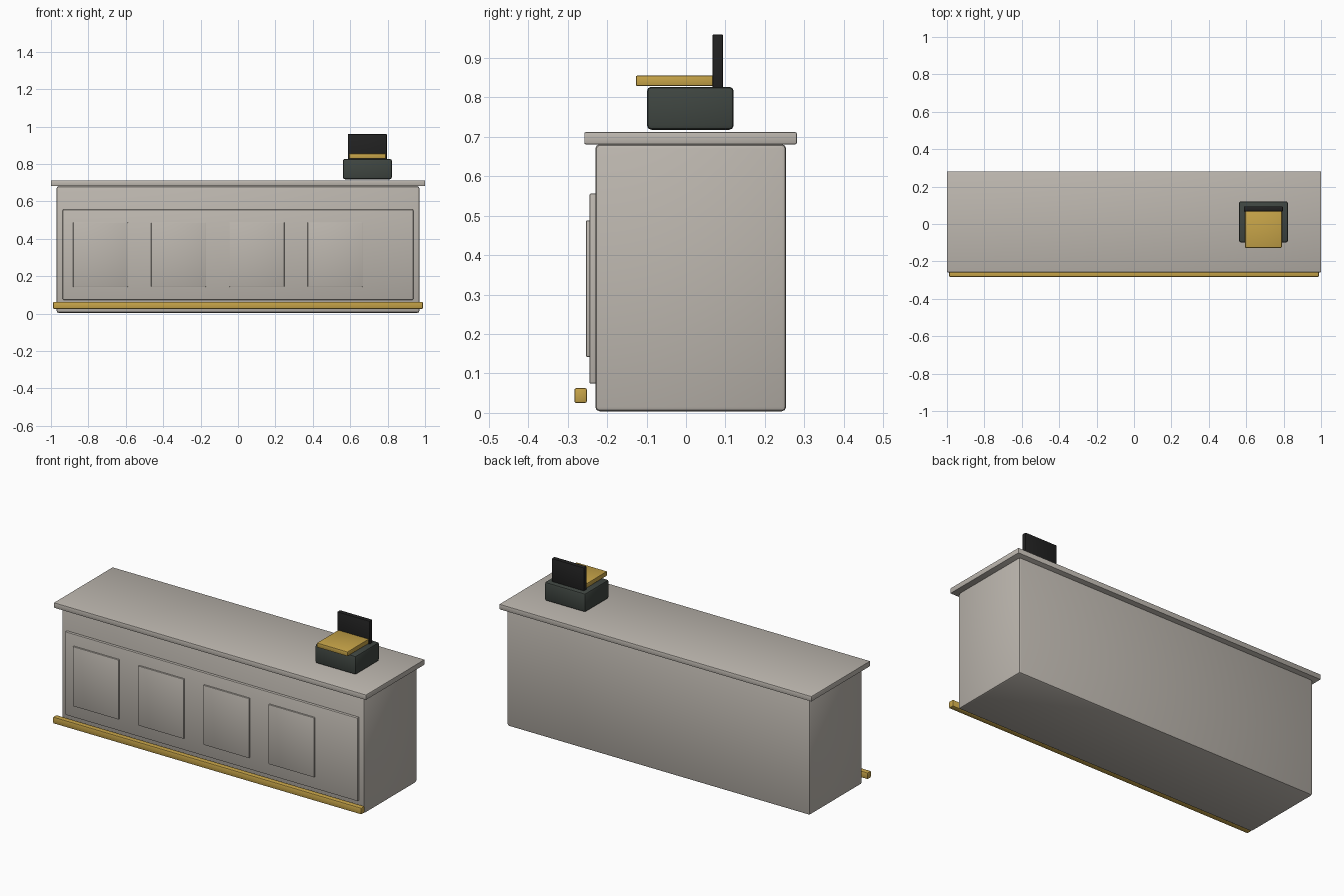
import bpy
import math

cube = bpy.data.objects.get("Cube")
if cube:
    bpy.data.objects.remove(cube, do_unlink=True)


def material(name, rgb):
    mat = bpy.data.materials.new(name)
    mat.use_nodes = True
    colour = (*rgb, 1)
    mat.diffuse_color = colour
    mat.node_tree.nodes["Principled BSDF"].inputs["Base Color"].default_value = colour
    return mat


stone = material("warm grey stone", (0.51, 0.475, 0.43))
brass = material("brass", (0.57, 0.37, 0.065))
green = material("dark green grey", (0.05, 0.061, 0.053))
black = material("black", (0.016, 0.016, 0.016))


def box(name, x, y, z, mat, bevel):
    """Rounded box from (low, high) ranges on each axis."""
    ranges = (x, y, z)
    bpy.ops.mesh.primitive_cube_add(size=1, location=[(a + b) / 2 for a, b in ranges])
    obj = bpy.context.object
    obj.name = name
    obj.scale = [b - a for a, b in ranges]
    bpy.ops.object.transform_apply(location=False, rotation=False, scale=True)
    obj.data.materials.append(mat)
    mod = obj.modifiers.new("Bevel", "BEVEL")
    mod.width = bevel
    mod.segments = 2
    bpy.ops.object.modifier_apply(modifier=mod.name)
    bpy.ops.object.shade_smooth_by_angle(angle=math.radians(30))
    return obj


# Counter body and overhanging top
box("counter_body", (-0.97, 0.97), (-0.23, 0.254), (0.004, 0.681), stone, 0.011)
box("counter_top", (-1, 1), (-0.258, 0.281), (0.681, 0.712), stone, 0.004)

# Front facing with four raised panels
box("front_facing", (-0.937, 0.937), (-0.245, -0.226), (0.074, 0.556), stone, 0.004)
for i in range(4):
    centre = -0.735 + i * 0.418
    box(f"front_panel_{i + 1}", (centre - 0.147, centre + 0.147),
        (-0.254, -0.24), (0.142, 0.488), stone, 0.004)

# Foot rail
box("foot_rail", (-0.988, 0.988), (-0.283, -0.251), (0.025, 0.063), brass, 0.005)

# Cash register
box("register_base", (0.561, 0.823), (-0.099, 0.121), (0.718, 0.827), green, 0.011)
box("register_keyboard", (0.594, 0.79), (-0.127, 0.072), (0.829, 0.855), brass, 0.003)
box("register_display", (0.588, 0.796), (0.067, 0.094), (0.822, 0.96), black, 0.004)
